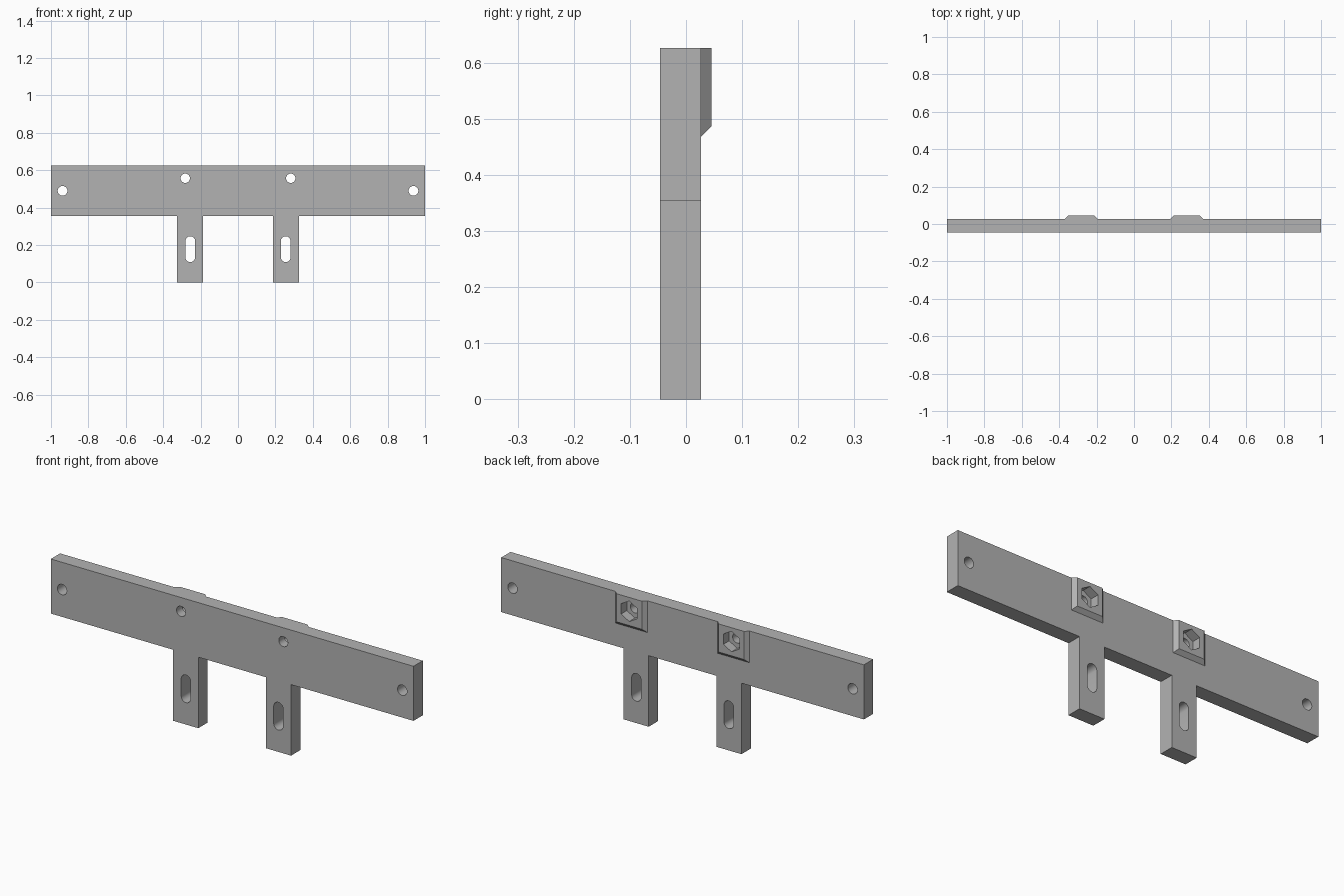
import bpy
import bmesh
from math import pi, sin, cos, radians

if "Cube" in bpy.data.objects:
    bpy.data.objects.remove(bpy.data.objects["Cube"])

FRONT, BACK, BOSS_BACK = -0.046, 0.027, 0.045
TOP, BAR_BOTTOM = 0.626, 0.354

grey = bpy.data.materials.new("plain grey")
grey.use_nodes = True
colour = (0.45, 0.45, 0.45, 1)
grey.diffuse_color = colour
grey.node_tree.nodes["Principled BSDF"].inputs["Base Color"].default_value = colour


def loft(name, front, back, y0, y1):
    """Solid between two matching x-z outlines at depths y0 and y1."""
    bm = bmesh.new()
    a = [bm.verts.new((x, y0, z)) for x, z in front]
    b = [bm.verts.new((x, y1, z)) for x, z in back]
    bm.faces.new(a)
    bm.faces.new(b[::-1])
    n = len(a)
    for i in range(n):
        j = (i + 1) % n
        bm.faces.new((a[j], a[i], b[i], b[j]))
    bmesh.ops.recalc_face_normals(bm, faces=bm.faces)
    mesh = bpy.data.meshes.new(name)
    bm.to_mesh(mesh)
    bm.free()
    mesh.materials.append(grey)
    obj = bpy.data.objects.new(name, mesh)
    bpy.context.collection.objects.link(obj)
    return obj


def rounded(x, z, r, half=0, sides=32):
    """Circle, or an upright slot when half is above zero."""
    pts = []
    for i in range(sides):
        t = 2 * pi * (i + 0.5) / sides
        pts.append((x + r * cos(t), z + r * sin(t) + (half if t < pi else -half)))
    return pts


def combine(target, tool, operation):
    mod = target.modifiers.new(tool.name, 'BOOLEAN')
    mod.operation = operation
    mod.solver = 'EXACT'
    mod.object = tool
    bpy.context.view_layer.objects.active = target
    bpy.ops.object.modifier_apply(modifier=mod.name)
    bpy.data.objects.remove(tool)


# Bar with two legs, one outline mirrored across x
half = [(0.187, BAR_BOTTOM), (0.187, 0), (0.325, 0), (0.325, BAR_BOTTOM),
        (1, BAR_BOTTOM), (1, TOP)]
outline = half + [(-x, z) for x, z in reversed(half)]
bracket = loft("mounting_bracket", outline, outline, FRONT, BACK)

for s in (-1, 1):
    # Chamfered boss on the back
    cx = s * 0.282
    base, face = [
        [(cx - w, TOP), (cx - w, z), (cx + w, z), (cx + w, TOP)]
        for w, z in ((0.088, 0.468), (0.07, 0.486))]
    combine(bracket, loft("nut_boss", base, face, BACK, BOSS_BACK), 'UNION')

    # Through holes and leg slots
    for name, pts in (
            ("end_hole", rounded(s * 0.938, 0.49, 0.026)),
            ("bolt_hole", rounded(cx, 0.557, 0.025)),
            ("leg_slot", rounded(s * 0.255, 0.178, 0.026, 0.043))):
        combine(bracket, loft(name, pts, pts, -0.1, 0.1), 'DIFFERENCE')

    # Hexagonal nut pocket, point upward
    hexagon = [(cx + 0.051 * sin(k * pi / 3), 0.557 + 0.051 * cos(k * pi / 3))
               for k in range(6)]
    combine(bracket, loft("nut_pocket", hexagon, hexagon, 0.0, 0.1), 'DIFFERENCE')

# Smooth hole walls, sharp edges elsewhere
bpy.ops.object.select_all(action='DESELECT')
bracket.select_set(True)
bpy.context.view_layer.objects.active = bracket
bpy.ops.object.shade_smooth_by_angle(angle=radians(30))
